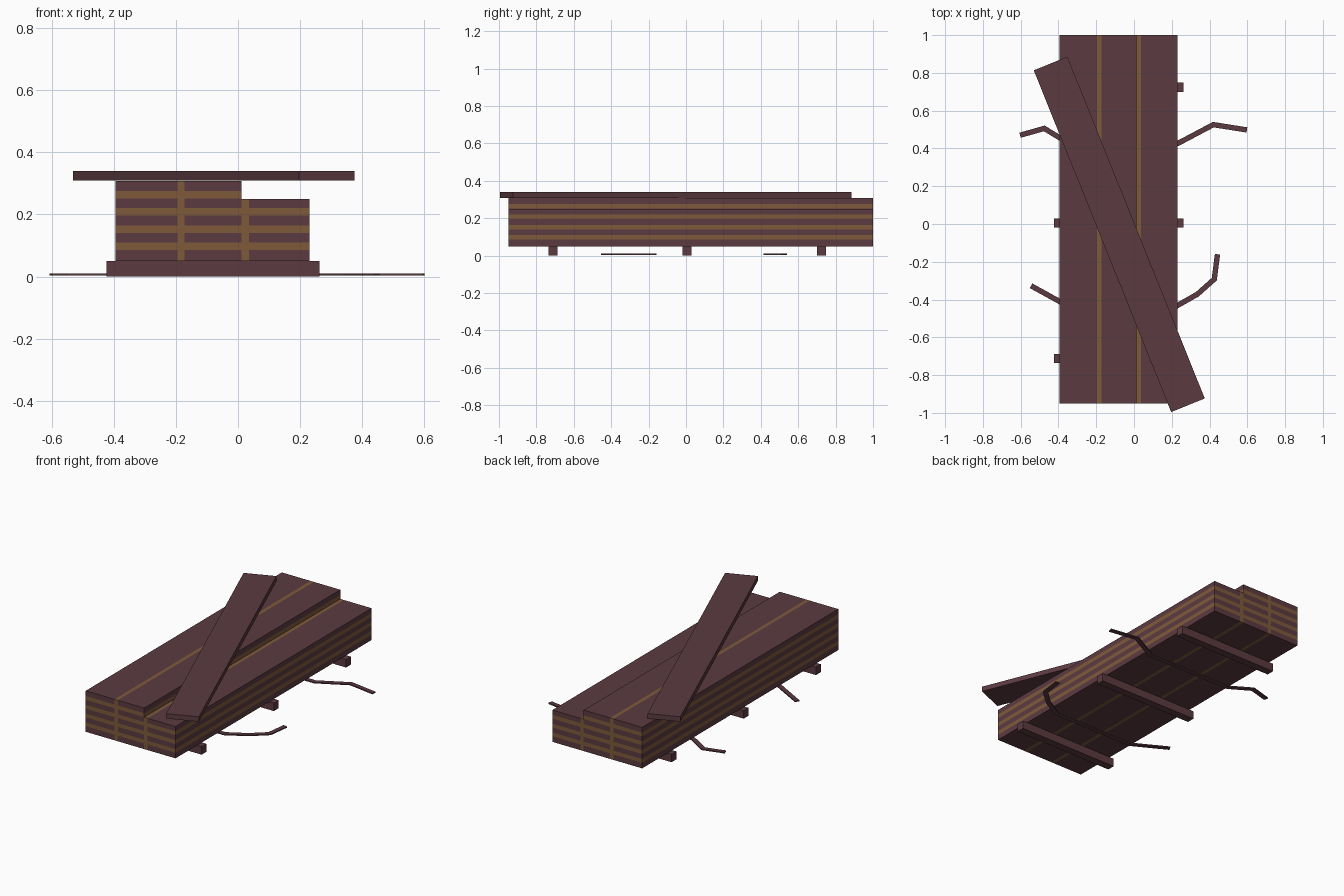
import bpy, bmesh, math
from mathutils import Vector

if "Cube" in bpy.data.objects:
    bpy.data.objects.remove(bpy.data.objects["Cube"], do_unlink=True)


def material(name, rgb):
    mat = bpy.data.materials.new(name)
    mat.use_nodes = True
    mat.diffuse_color = (*rgb, 1)
    mat.node_tree.nodes["Principled BSDF"].inputs["Base Color"].default_value = (*rgb, 1)
    return mat


DARK = material("dark plum wood", (0.105, 0.043, 0.053))
TAN = material("tan spacer wood", (0.21, 0.102, 0.043))


def finish(name, bm, *mats):
    mesh = bpy.data.meshes.new(name)
    bmesh.ops.recalc_face_normals(bm, faces=bm.faces)
    bm.to_mesh(mesh)
    bm.free()
    for m in mats:
        mesh.materials.append(m)
    obj = bpy.data.objects.new(name, mesh)
    bpy.context.collection.objects.link(obj)
    return obj


def box(lo, hi):
    bm = bmesh.new()
    bmesh.ops.create_cube(bm, size=1)
    lo, hi = Vector(lo), Vector(hi)
    for v in bm.verts:
        v.co = (lo + hi) / 2 + v.co * (hi - lo)
    return bm


# Lumber stack: a stepped profile extruded along y
X0, X1, STEP = -0.395, 0.23, 0.012
Z0, Z1, ZR = 0.05, 0.308, 0.25
Y0, Y1 = -0.95, 1.0
profile = [(X0, Z0), (X1, Z0), (X1, ZR), (STEP, ZR), (STEP, Z1), (X0, Z1)]
bm = bmesh.new()
face = bm.faces.new([bm.verts.new((x, Y0, z)) for x, z in profile])
ext = bmesh.ops.extrude_face_region(bm, geom=[face])
bmesh.ops.translate(bm, vec=(0, Y1 - Y0, 0),
                    verts=[v for v in ext["geom"] if isinstance(v, bmesh.types.BMVert)])

# Cut the spacer bands between layers and the upright bands between columns
layers = [(0.085 + 0.0555 * i, 0.109 + 0.0555 * i) for i in range(4)]
columns = [(-0.195, -0.172), (STEP, STEP + 0.024)]


def cut(co, no):
    bmesh.ops.bisect_plane(bm, geom=bm.verts[:] + bm.edges[:] + bm.faces[:],
                           dist=1e-5, plane_co=co, plane_no=no)


for band in layers:
    for z in band:
        cut((0, 0, z), (0, 0, 1))
for band in columns:
    for x in band:
        cut((x, 0, 0), (1, 0, 0))
bm.normal_update()
for f in bm.faces:
    c = f.calc_center_median()
    in_layer = abs(f.normal.z) < 0.5 and any(a < c.z < b for a, b in layers)
    in_column = abs(f.normal.x) < 0.5 and any(a < c.x < b for a, b in columns)
    f.material_index = int(in_layer or in_column)
finish("lumber_stack", bm, DARK, TAN)

# Bearers under the stack
for name, y in (("front", -0.712), ("middle", 0.006), ("back", 0.724)):
    finish(name + "_bearer", box((-0.423, y - 0.024, 0), (0.262, y + 0.024, Z0)), DARK)

# Loose plank lying diagonally on top
plank = finish("loose_plank", box((-0.096, -0.975, 0), (0.096, 0.975, 0.031)), DARK)
plank.location = (-0.078, -0.055, Z1 + 0.001)
plank.rotation_euler.z = math.radians(21.9)


# Flat straps trailing on the ground beneath the stack
def strap(name, path, half=0.014, z0=0.003, z1=0.01):
    pts = [Vector(p) for p in path]
    bm = bmesh.new()
    rings = []
    for i, p in enumerate(pts):
        a = (p - pts[max(i - 1, 0)]).normalized()
        b = (pts[min(i + 1, len(pts) - 1)] - p).normalized()
        t = (a + b).normalized()
        scale = half / max(t.dot(b if b.length else a), 0.5)
        side = Vector((-t.y, t.x)) * scale
        rings.append([bm.verts.new((*(p + side * s), z))
                      for s, z in ((-1, z0), (1, z0), (1, z1), (-1, z1))])
    for r, q in zip(rings, rings[1:]):
        for k in range(4):
            bm.faces.new((r[k], r[(k + 1) % 4], q[(k + 1) % 4], q[k]))
    bm.faces.new(rings[0])
    bm.faces.new(rings[-1])
    finish(name, bm, DARK)


strap("back_strap", [(-0.603, 0.47), (-0.475, 0.506), (-0.35, 0.43),
                     (0.235, 0.428), (0.42, 0.526), (0.598, 0.498)])
strap("front_strap", [(-0.545, -0.327), (-0.34, -0.44), (0.215, -0.44),
                      (0.335, -0.372), (0.425, -0.292), (0.442, -0.16)])
